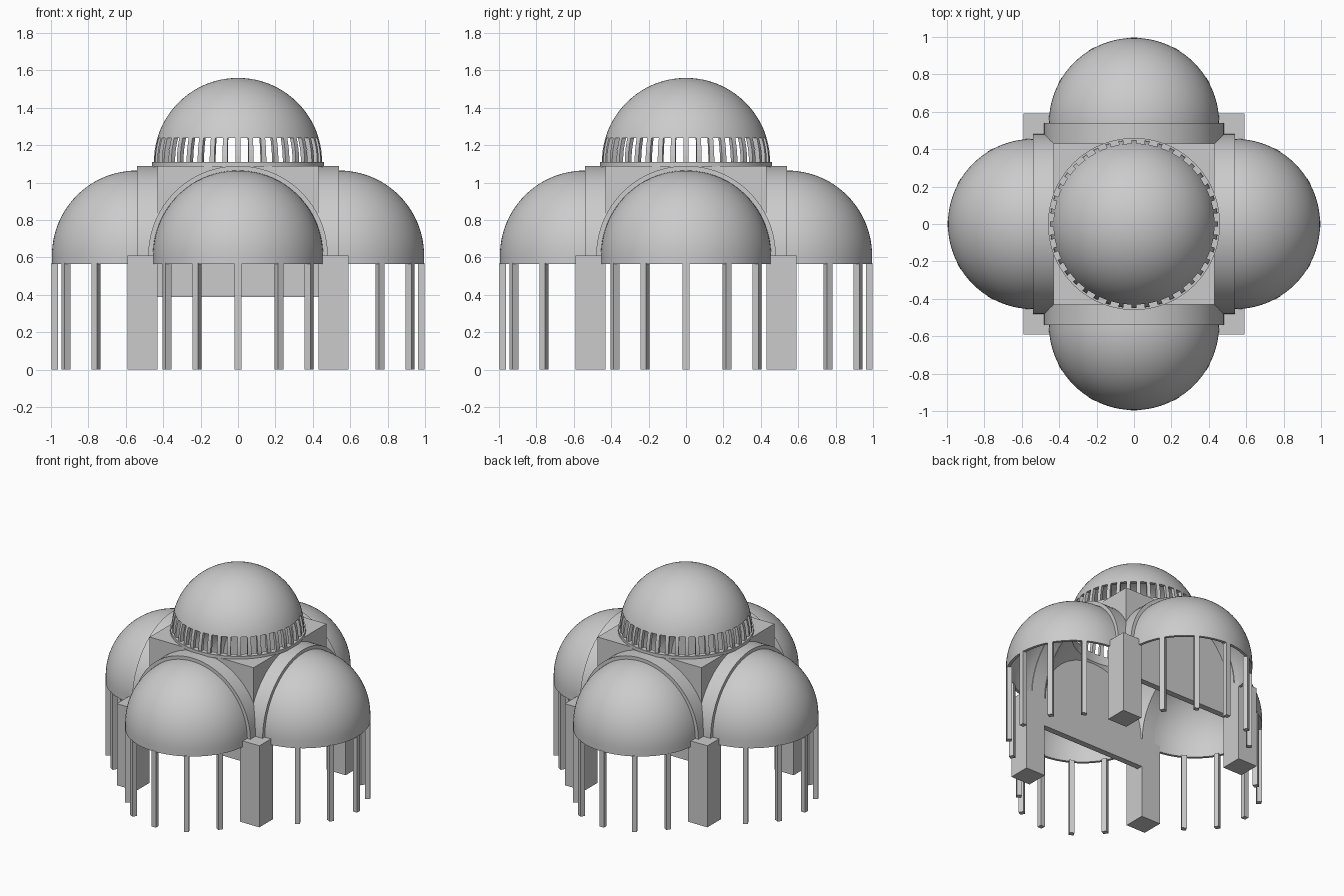
import bpy, bmesh, math
from mathutils import Matrix, Vector

if "Cube" in bpy.data.objects:
    bpy.data.objects.remove(bpy.data.objects["Cube"])

stone = bpy.data.materials.new("grey_stone")
stone.diffuse_color = (0.6, 0.6, 0.6, 1)
stone.use_nodes = True
stone.node_tree.nodes["Principled BSDF"].inputs["Base Color"].default_value = stone.diffuse_color
SPRING = 0.61      # height where the arches start
HALF = 0.43        # half width of the central block
FACE = 0.54        # outer face of the arches


def finish(name, bm, matrix=None):
    bmesh.ops.remove_doubles(bm, verts=bm.verts, dist=1e-5)
    bmesh.ops.recalc_face_normals(bm, faces=bm.faces)
    if matrix:
        bm.transform(matrix)
    mesh = bpy.data.meshes.new(name)
    bm.to_mesh(mesh)
    bm.free()
    mesh.materials.append(stone)
    ob = bpy.data.objects.new(name, mesh)
    bpy.context.collection.objects.link(ob)
    return ob


def smooth(ob):
    bpy.ops.object.select_all(action='DESELECT')
    ob.select_set(True)
    bpy.context.view_layer.objects.active = ob
    bpy.ops.object.shade_smooth_by_angle(angle=math.radians(30))


def sweep(bm, profile, a0, a1, steps):
    """Turn a closed (radius, height) profile about z from a0 to a1."""
    full = abs(a1 - a0) > 6.28
    rings = []
    for i in range(steps if full else steps + 1):
        a = a0 + (a1 - a0) * i / steps
        rings.append([bm.verts.new((r * math.cos(a), r * math.sin(a), z)) for r, z in profile])
    n = len(profile)
    for i in range(steps):
        p, q = rings[i], rings[(i + 1) % len(rings)]
        for j in range(n):
            k = (j + 1) % n
            if profile[j][0] < 1e-6 and profile[k][0] < 1e-6:
                continue
            quad = [p[j], q[j], q[k], p[k]]
            if profile[j][0] < 1e-6:
                quad.remove(q[j])
            if profile[k][0] < 1e-6:
                quad.remove(q[k])
            bm.faces.new(quad)
    if not full:
        bm.faces.new(rings[0])
        bm.faces.new(rings[-1])


def arc(radius, centre, z0, z1, steps):
    """Points on a circle of given centre height, between two heights."""
    s = math.asin((z0 - centre) / radius)
    e = math.asin(max(-1, min(1, (z1 - centre) / radius)))
    pts = [s + (e - s) * i / steps for i in range(steps + 1)]
    return [(max(0, radius * math.cos(t)) if t < math.pi / 2 - 1e-6 else 0,
             centre + radius * math.sin(t)) for t in pts]


def box(name, lo, hi, matrix=None):
    bm = bmesh.new()
    bmesh.ops.create_cube(bm, size=1)
    lo, hi = Vector(lo), Vector(hi)
    bm.transform(Matrix.Translation((lo + hi) / 2) @ Matrix.Diagonal((*(hi - lo), 1)))
    return finish(name, bm, matrix)


# Main dome shell, sitting on a ring of window posts
R0, R1, BASE, LINTEL = 0.45, 0.425, 1.11, 1.24
bm = bmesh.new()
sweep(bm, arc(R0, BASE, LINTEL, BASE + R0, 24) + arc(R1, BASE, LINTEL, BASE + R1, 24)[::-1],
      0, math.tau, 80)
smooth(finish("main_dome", bm))
bm = bmesh.new()
post = arc(R0, BASE, BASE, LINTEL, 4) + arc(R1, BASE, BASE, LINTEL, 4)[::-1]
for i in range(40):
    a = math.tau * i / 40
    sweep(bm, post, a - 0.029, a + 0.029, 1)
finish("window_posts", bm)
bm = bmesh.new()
sweep(bm, [(0.42, 1.085), (0.46, 1.085), (0.46, BASE), (0.42, BASE)], 0, math.tau, 80)
smooth(finish("drum_ring", bm))

# Central block hollowed into pendentives
block = box("central_block", (-HALF, -HALF, SPRING - 0.005), (HALF, HALF, 1.09))
bm = bmesh.new()
bmesh.ops.create_uvsphere(bm, u_segments=80, v_segments=40, radius=0.604)
ball = finish("pendentive_cutter", bm, Matrix.Translation((0, 0, SPRING)))
bm = bmesh.new()
bmesh.ops.create_cone(bm, cap_ends=True, segments=80, radius1=0.42, radius2=0.42, depth=0.8)
drum = finish("drum_cutter", bm, Matrix.Translation((0, 0, 1.0)))
for cutter in (ball, drum):
    m = block.modifiers.new("hollow", 'BOOLEAN')
    m.operation, m.solver, m.object = 'DIFFERENCE', 'EXACT', cutter
dg = bpy.context.evaluated_depsgraph_get()
cut = bpy.data.meshes.new_from_object(block.evaluated_get(dg))
block.modifiers.clear()
block.data = cut
for cutter in (ball, drum):
    bpy.data.objects.remove(cutter)
smooth(block)

# Four sides: arch, half dome, columns and corner pier
D0, D1, FOOT = 0.455, 0.435, 0.565
half_profile = ([(D0, FOOT)] + arc(D0, SPRING, SPRING, SPRING + D0, 24)
                + arc(D1, SPRING, SPRING, SPRING + D1, 24)[::-1] + [(D1, FOOT)])
for side in range(4):
    turn = Matrix.Rotation(side * math.pi / 2, 4, 'Z')
    n = str(side + 1)
    out = turn @ Matrix.Translation((0, -FACE, 0))

    bm = bmesh.new()
    sweep(bm, half_profile, math.pi, math.tau, 40)
    smooth(finish("half_dome_" + n, bm, out))

    bm = bmesh.new()
    sweep(bm, [(0.43, HALF), (0.48, HALF), (0.48, FACE), (0.43, FACE)], 0, math.pi, 48)
    smooth(finish("arch_" + n, bm, turn @ Matrix.Translation((0, 0, SPRING))
                  @ Matrix.Rotation(math.pi / 2, 4, 'X')))

    for k in range(-2, 3):
        spin = Matrix.Rotation(k * math.pi / 6, 4, 'Z')
        box("column_" + n, (-0.0175, -0.457, 0), (0.0175, -0.422, FOOT + 0.005), out @ spin)

    box("corner_pier_" + n, (HALF, -0.59, 0), (0.59, -HALF, SPRING), turn)

# Arched wall panels closing the front and back openings
for name, y in (("front_panel", -HALF - 0.045), ("back_panel", HALF)):
    bm = bmesh.new()
    pts = [(-HALF, 0.39), (HALF, 0.39)]
    pts += [(HALF * math.cos(math.pi * i / 48), SPRING + HALF * math.sin(math.pi * i / 48))
            for i in range(49)]
    face = bm.faces.new([bm.verts.new((x, y, z)) for x, z in pts])
    ext = bmesh.ops.extrude_face_region(bm, geom=[face], use_keep_orig=True)
    bmesh.ops.translate(bm, vec=(0, 0.045, 0),
                        verts=[v for v in ext["geom"] if isinstance(v, bmesh.types.BMVert)])
    finish(name, bm)
